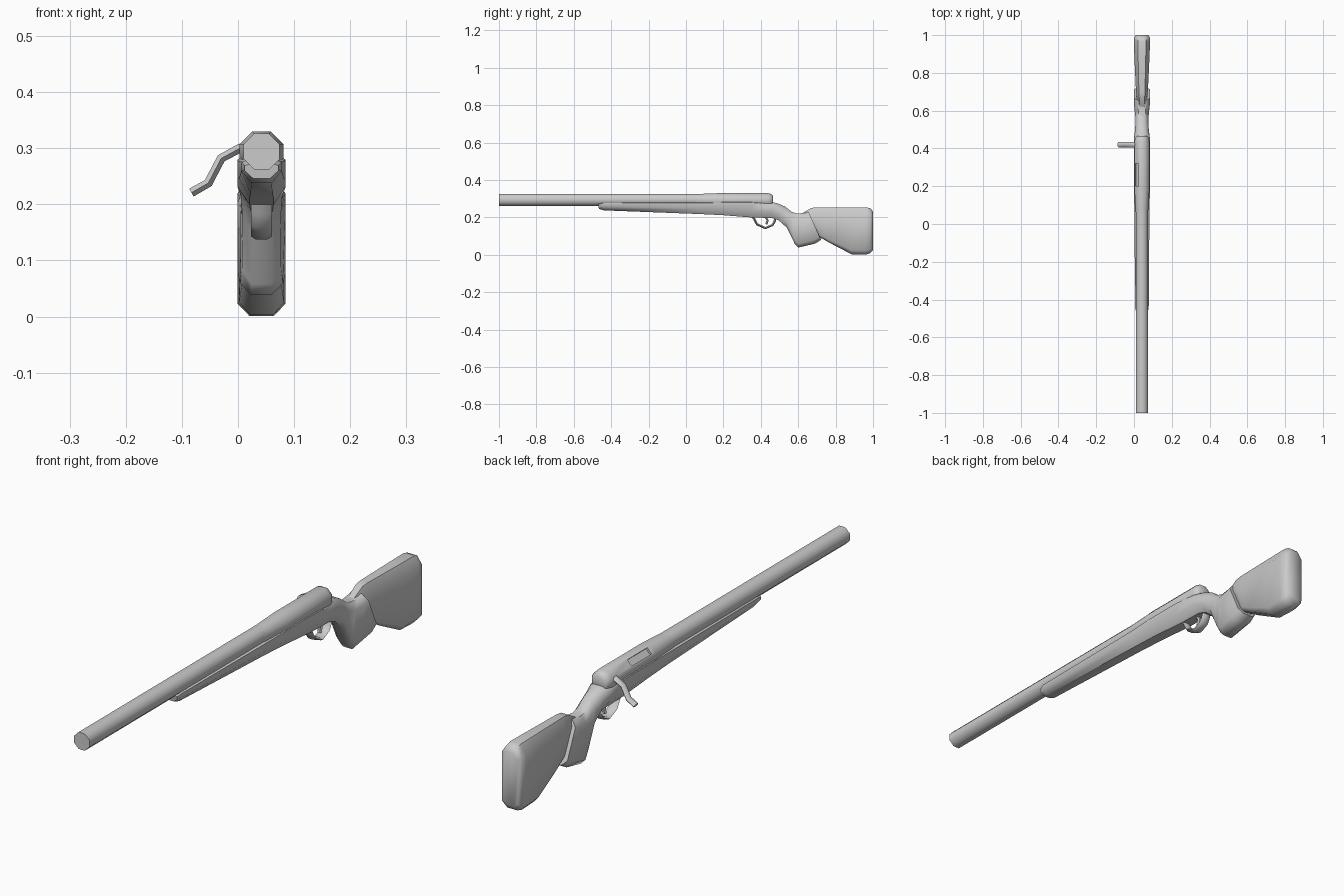
import bpy, bmesh, math
from mathutils import Vector

if "Cube" in bpy.data.objects:
    bpy.data.objects.remove(bpy.data.objects["Cube"])

CX = 0.042  # the rifle's centre plane (the bolt handle sticks out to -x)


def skin(name, rings):
    """Skin a list of equal-length point rings and cap both ends."""
    bm = bmesh.new()
    vs = [[bm.verts.new(p) for p in r] for r in rings]
    n = len(vs[0])
    for a, b in zip(vs, vs[1:]):
        for i in range(n):
            j = (i + 1) % n
            bm.faces.new((a[i], a[j], b[j], b[i]))
    bm.faces.new(vs[0])
    bm.faces.new(vs[-1])
    bmesh.ops.recalc_face_normals(bm, faces=bm.faces)
    me = bpy.data.meshes.new(name)
    bm.to_mesh(me)
    bm.free()
    ob = bpy.data.objects.new(name, me)
    bpy.context.collection.objects.link(ob)
    return ob


def octagons(sections):
    """Octagonal rings along y from (y, z centre, flat radius)."""
    rings = []
    for y, z, r in sections:
        c = r / math.cos(math.pi / 8)
        ang = [math.pi / 8 + k * math.pi / 4 for k in range(8)]
        rings.append([(CX + c * math.cos(a), y, z + c * math.sin(a)) for a in ang])
    return rings


def stock_rings(sections):
    """Chamfered rings from (y top, z top, y bottom, z bottom, half width,
    top chamfer, bottom chamfer); the planes may lean."""
    rings = []
    for yt, zt, yb, zb, w, ct, cb in sections:
        top, bot = Vector((CX, yt, zt)), Vector((CX, yb, zb))
        ln = (top - bot).length
        half = [(0.5, 0), (1, cb / ln), (1, 1 - ct / ln), (0.5, 1)]
        pts = [(w * x, u) for x, u in half] + [(-w * x, u) for x, u in half[::-1]]
        rings.append([bot.lerp(top, u) + Vector((x, 0, 0)) for x, u in pts])
    return rings


def strip(name, path, thick, width, axis):
    """Sweep a flattened hexagon along a 2D path whose plane faces `axis`."""
    pts = [Vector(p) for p in path]
    base = CX if axis == 'X' else 0.42
    rings = []
    for i, p in enumerate(pts):
        t = (pts[min(i + 1, len(pts) - 1)] - pts[max(i - 1, 0)]).normalized()
        nrm = Vector((-t.y, t.x))
        ring = []
        for k in range(6):
            a = k * math.pi / 3
            q = p + nrm * (thick * math.sin(a) / 0.866)
            d = base + width * math.cos(a)
            ring.append((d, q.x, q.y) if axis == 'X' else (q.x, d, q.y))
        rings.append(ring)
    return skin(name, rings)


# Barrel and receiver
barrel = skin("barrel", octagons([(-1, 0.294, 0.032), (0.15, 0.294, 0.032)]))
receiver = skin("receiver", octagons([
    (0.05, 0.293, 0.032), (0.10, 0.292, 0.035), (0.18, 0.2905, 0.0395),
    (0.44, 0.2905, 0.0395), (0.458, 0.2905, 0.034), (0.466, 0.2905, 0.024)]))

# Ejection port cut into the upper left facet
off = 0.0395 * math.sqrt(0.5)
bpy.ops.mesh.primitive_cube_add(size=1, location=(CX - off, 0.26, 0.2905 + off),
                                rotation=(0, -math.pi / 4, 0))
cutter = bpy.context.object
cutter.name = "port_cutter"
cutter.scale = (0.026, 0.12, 0.016)
cutter.hide_render = True
cutter.hide_set(True)
cut = receiver.modifiers.new("port", 'BOOLEAN')
cut.operation = 'DIFFERENCE'
cut.solver = 'EXACT'
cut.object = cutter

# Forend running back into the grip
forend = skin("forend_and_grip", stock_rings([
    (-0.470, 0.274, -0.466, 0.246, 0.030, 0.005, 0.014),
    (-0.445, 0.281, -0.440, 0.238, 0.036, 0.005, 0.022),
    (0.080, 0.285, 0.080, 0.218, 0.040, 0.008, 0.028),
    (0.200, 0.290, 0.200, 0.212, 0.043, 0.010, 0.032),
    (0.350, 0.290, 0.350, 0.200, 0.043, 0.010, 0.032),
    (0.450, 0.285, 0.460, 0.197, 0.042, 0.015, 0.032),
    (0.490, 0.275, 0.495, 0.185, 0.037, 0.025, 0.030),
    (0.530, 0.258, 0.540, 0.145, 0.034, 0.028, 0.030),
    (0.565, 0.230, 0.582, 0.058, 0.035, 0.025, 0.025),
    (0.595, 0.221, 0.600, 0.039, 0.038, 0.025, 0.020),
    (0.635, 0.224, 0.690, 0.060, 0.043, 0.025, 0.020),
    (0.655, 0.230, 0.722, 0.080, 0.042, 0.025, 0.020)]))

# Butt, widening to the rear with a rounded end
butt = skin("butt", stock_rings([
    (0.620, 0.222, 0.700, 0.100, 0.024, 0.030, 0.020),
    (0.670, 0.251, 0.735, 0.083, 0.029, 0.040, 0.020),
    (0.700, 0.254, 0.770, 0.063, 0.032, 0.040, 0.020),
    (0.880, 0.254, 0.885, 0.003, 0.040, 0.040, 0.022),
    (0.965, 0.254, 0.960, 0.001, 0.043, 0.035, 0.022),
    (0.988, 0.248, 0.985, 0.009, 0.042, 0.030, 0.020),
    (1.000, 0.230, 1.000, 0.026, 0.033, 0.020, 0.015)]))

# Trigger guard, trigger and cranked bolt handle
guard = strip("trigger_guard", [
    (0.355, 0.208), (0.368, 0.185), (0.380, 0.163), (0.425, 0.143),
    (0.463, 0.160), (0.474, 0.180), (0.480, 0.205)], 0.006, 0.019, 'X')
trigger = strip("trigger", [(0.425, 0.205), (0.436, 0.185), (0.430, 0.163)],
                0.006, 0.009, 'X')
handle = strip("bolt_handle", [
    (0.025, 0.306), (0.003, 0.300), (-0.030, 0.282), (-0.053, 0.238),
    (-0.083, 0.221)], 0.008, 0.014, 'Y')

# Soft shading with crisp ends
bpy.ops.object.select_all(action='DESELECT')
for ob in (barrel, receiver, forend, butt, guard, trigger, handle):
    ob.select_set(True)
bpy.context.view_layer.objects.active = barrel
bpy.ops.object.shade_smooth_by_angle(angle=math.radians(50))
